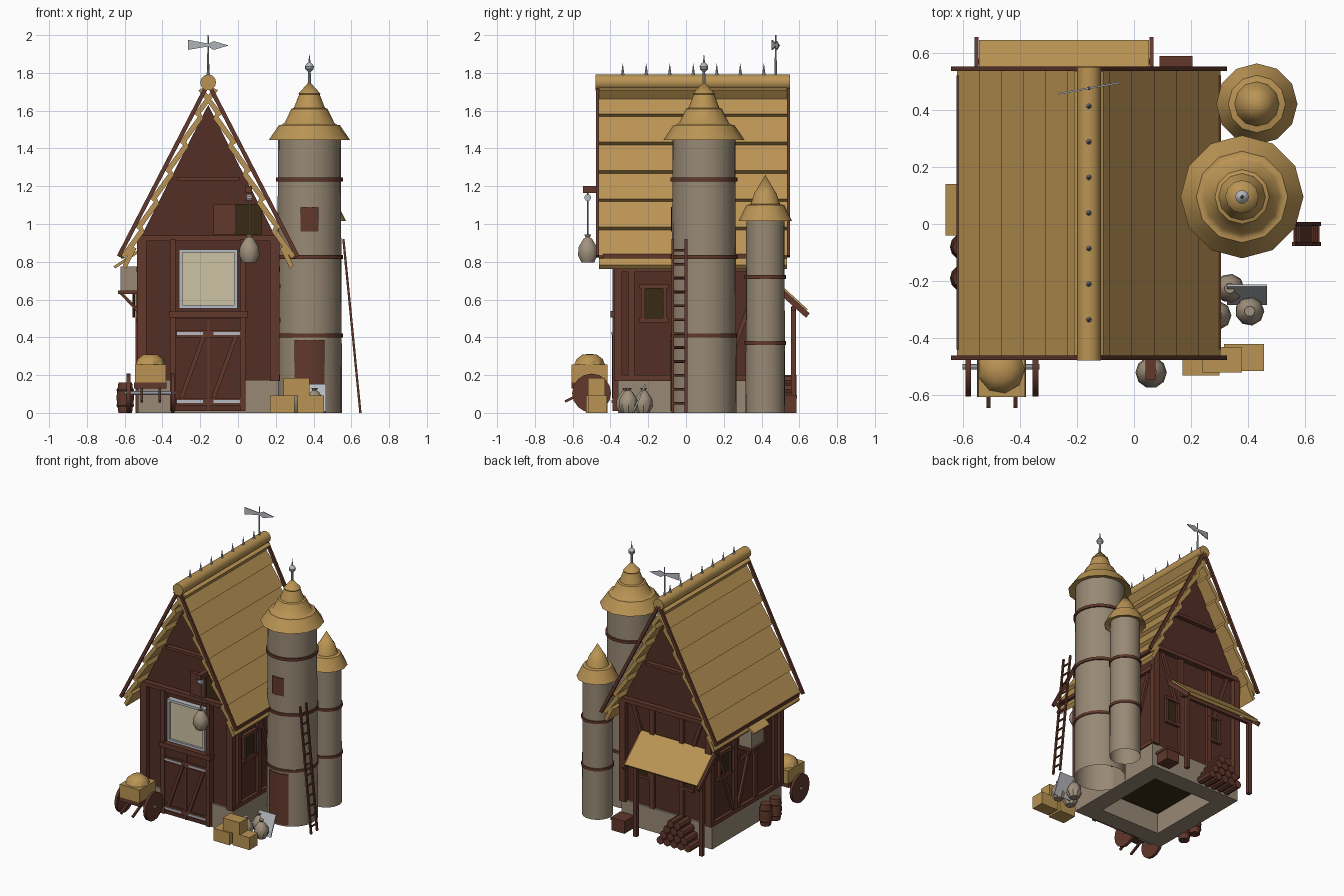
import bpy, bmesh, math
from mathutils import Vector, Matrix


def mat(name, r, g, b):
    m = bpy.data.materials.new(name)
    lin = lambda v: ((v / 255 + 0.055) / 1.055) ** 2.4
    m.diffuse_color = (lin(r), lin(g), lin(b), 1)
    return m


THATCH = mat("thatch", 186, 148, 84)
WALL = mat("dark_plank", 84, 46, 37)
BEAM = mat("timber", 98, 56, 43)
STONE = mat("stone", 152, 137, 117)
METAL = mat("metal", 182, 186, 192)
CREAM = mat("cream_pane", 204, 194, 164)
DARK = mat("dark_opening", 56, 42, 20)
SACK = mat("sackcloth", 160, 145, 125)
CX = -0.158  # centre line of the house


def finish(name, bm, m, smooth=False):
    bmesh.ops.recalc_face_normals(bm, faces=bm.faces)
    me = bpy.data.meshes.new(name)
    bm.to_mesh(me)
    bm.free()
    me.materials.append(m)
    ob = bpy.data.objects.new(name, me)
    bpy.context.collection.objects.link(ob)
    if smooth:
        bpy.context.view_layer.objects.active = ob
        ob.select_set(True)
        bpy.ops.object.shade_smooth_by_angle(angle=math.radians(35))
        ob.select_set(False)
    return ob


def box(name, x0, x1, y0, y1, z0, z1, m):
    bm = bmesh.new()
    M = Matrix.Translation(((x0 + x1) / 2, (y0 + y1) / 2, (z0 + z1) / 2)) @ Matrix.Diagonal((x1 - x0, y1 - y0, z1 - z0, 1))
    bmesh.ops.create_cube(bm, size=1, matrix=M)
    return finish(name, bm, m)


def beam(name, p, q, w, h, m=BEAM, sides=0):
    """Bar from p to q: rectangular, or round when sides is given."""
    p, q = Vector(p), Vector(q)
    d = q - p
    M = Matrix.Translation((p + q) / 2) @ d.to_track_quat('Z', 'Y').to_matrix().to_4x4()
    bm = bmesh.new()
    if sides:
        bmesh.ops.create_cone(bm, cap_ends=True, segments=sides, radius1=w, radius2=h, depth=d.length, matrix=M)
    else:
        bmesh.ops.create_cube(bm, size=1, matrix=M @ Matrix.Diagonal((w, h, d.length, 1)))
    return finish(name, bm, m, bool(sides))


def prism(name, pts, y0, y1, m):
    """Extrude an x-z outline along y."""
    bm = bmesh.new()
    f = bm.faces.new([bm.verts.new((x, y0, z)) for x, z in pts])
    g = bmesh.ops.extrude_face_region(bm, geom=[f])
    bmesh.ops.translate(bm, vec=(0, y1 - y0, 0), verts=[v for v in g['geom'] if isinstance(v, bmesh.types.BMVert)])
    return finish(name, bm, m)


def lathe(name, prof, cx, cy, m, n=12, a0=0.0, a1=math.tau):
    """Turn an (r, z) profile, fully or over an arc."""
    bm = bmesh.new()
    full = a1 - a0 > 6.28
    cols = []
    for i in range(n if full else n + 1):
        a = a0 + (a1 - a0) * i / n
        cols.append([bm.verts.new((cx + r * math.cos(a), cy + r * math.sin(a), z)) for r, z in prof])
    for i in range(n):
        A, B = cols[i], cols[(i + 1) % len(cols)]
        for j in range(len(prof) - 1):
            bm.faces.new((A[j], B[j], B[j + 1], A[j + 1]))
    bmesh.ops.remove_doubles(bm, verts=bm.verts, dist=1e-5)
    return finish(name, bm, m, True)


# Foundation walls and floor
X0, X1, Y0, Y1 = -0.53, 0.215, -0.36, 0.45
for x in (X0, X1 - 0.13):
    box("foundation_side", x, x + 0.13, Y0, Y1, 0, 0.175, STONE)
for y in (Y0, Y1 - 0.13):
    box("foundation_end", X0 + 0.13, X1 - 0.13, y, y + 0.13, 0, 0.175, STONE)
box("floor", X0 + 0.02, X1 - 0.02, Y0 + 0.02, Y1 - 0.02, 0.15, 0.17, DARK)

# House body with gables
prism("house_walls", [(X0 + 0.015, 0.17), (X1 - 0.015, 0.17), (X1 - 0.015, 0.93), (CX, 1.63), (X0 + 0.015, 0.93)],
      Y0 + 0.015, Y1 - 0.015, WALL)
for y in (Y0, Y1):
    for x in (X0 + 0.02, X1 - 0.02):
        box("corner_post", x - 0.025, x + 0.025, y - 0.02, y + 0.02, 0.17, 0.93, BEAM)
    box("gable_tie", X0 - 0.005, X1 + 0.005, y - 0.022, y + 0.022, 0.91, 0.94, BEAM)
    box("gable_collar", CX - 0.165, CX + 0.165, y - 0.02, y + 0.02, 1.23, 1.25, BEAM)
for x in (X0 + 0.012, X1 - 0.012):
    for z in (0.185, 0.76):
        box("side_rail", x - 0.02, x + 0.02, Y0, Y1, z - 0.015, z + 0.015, BEAM)
    for y in (-0.29, -0.06, 0.18):
        box("side_post", x - 0.018, x + 0.018, y - 0.018, y + 0.018, 0.17, 0.9, BEAM)
    beam("side_brace", (x, 0.2, 0.2), (x, 0.4, 0.74), 0.03, 0.025)
    beam("side_brace", (x, -0.05, 0.74), (x, 0.14, 0.2), 0.03, 0.025)

# Thatched roof: overlapping courses, edge boards, ridge roll
N, TOP, EAVE, HALF = 6, 1.735, 0.835, 0.465
for s in (-1, 1):
    nx, nz = 0.888, 0.459
    at = lambda t, off: (CX + s * (HALF * t + nx * off), TOP + (EAVE - TOP) * t + nz * off)
    for i in range(N):
        a, b = i / N, (i + 1) / N
        prism("thatch_course", [at(max(a - 0.02, 0), -0.032), at(b, -0.004), at(b + 0.005, -0.03), at(a, -0.058)],
              -0.46, 0.535, THATCH)
    prism("eave_hem", [at(0.93, -0.035), at(1.04, -0.035), at(1.05, -0.06), at(0.93, -0.06)], -0.46, 0.535, THATCH)
    for y in (-0.468, 0.543):
        p, q = at(0, 0.004), at(1.01, 0.004)
        beam("barge_board", (p[0], y, p[1]), (q[0], y, q[1]), 0.016, 0.022)
    p = at(1.0, -0.012)
    box("eave_board", p[0] - 0.008, p[0] + 0.008, -0.44, 0.52, p[1] - 0.012, p[1] + 0.012, BEAM)
beam("ridge_roll", (CX, -0.478, 1.75), (CX, 0.55, 1.75), 0.042, 0.042, THATCH, 12)
for i in range(7):
    y = -0.335 + i * 0.1245
    beam("ridge_spike", (CX, y, 1.785), (CX, y, 1.85), 0.01, 0.0005, METAL, 8)

# Weather vane
beam("vane_rod", (CX, 0.475, 1.78), (CX, 0.475, 2.0), 0.007, 0.003, METAL, 8)
for nm, pts in (("vane_tail", [(-0.108, 1.975), (-0.108, 1.922), (0.0, 1.94), (0.0, 1.955)]),
                ("vane_head", [(0.0, 1.953), (0.03, 1.968), (0.11, 1.945), (0.03, 1.922), (0.0, 1.94)])):
    v = prism(nm, pts, -0.003, 0.003, METAL)
    v.location = (CX, 0.475, 0)
    v.rotation_euler.z = 0.18

# Front: door, large window, loft hatch
box("door_leaf", -0.335, 0.02, -0.38, -0.34, 0.01, 0.5, WALL)
for x in (-0.345, 0.025):
    box("door_post", x - 0.015, x + 0.015, -0.39, -0.34, 0.01, 0.92, BEAM)
box("door_lintel", -0.365, 0.05, -0.4, -0.34, 0.505, 0.54, BEAM)
for z in (0.06, 0.42):
    box("door_rail", -0.325, 0.01, -0.39, -0.37, z - 0.02, z + 0.02, BEAM)
    for x in (-0.325, -0.13):
        box("door_hinge", x, x + 0.14, -0.395, -0.385, z - 0.007, z + 0.007, METAL)
for x in (-0.3, -0.13):
    beam("door_brace", (x, -0.385, 0.08), (x + 0.12, -0.385, 0.41), 0.014, 0.022)
box("door_seam", -0.162, -0.152, -0.386, -0.37, 0.01, 0.5, BEAM)
box("window_pane", -0.3, -0.015, -0.37, -0.345, 0.57, 0.855, CREAM)
for x in (-0.303, -0.012):
    box("window_stile", x - 0.009, x + 0.009, -0.385, -0.345, 0.555, 0.865, METAL)
for z in (0.562, 0.857):
    box("window_rail", -0.312, -0.003, -0.385, -0.345, z - 0.009, z + 0.009, METAL)
box("loft_opening", -0.01, 0.125, -0.353, -0.34, 0.945, 1.105, DARK)
box("loft_shutter", -0.13, -0.01, -0.37, -0.34, 0.945, 1.105, BEAM)

# Hoist with hanging sack
box("hoist_beam", 0.04, 0.075, -0.545, -0.34, 1.165, 1.2, BEAM)
beam("hoist_rope", (0.06, -0.52, 0.92), (0.06, -0.52, 1.17), 0.005, 0.005, SACK, 6)
beam("hoist_pulley", (0.045, -0.52, 1.14), (0.075, -0.52, 1.14), 0.018, 0.018, METAL, 10)
sack = [(0, 0), (0.035, 0), (0.055, 0.04), (0.05, 0.085), (0.025, 0.125), (0.012, 0.135), (0.02, 0.15), (0, 0.15)]
lathe("hanging_sack", [(r, z + 0.795) for r, z in sack], 0.06, -0.52, SACK, 10)


def side_window(x, y, z0=0.5, z1=0.66):
    box("side_pane", x - 0.006, x + 0.006, y - 0.05, y + 0.05, z0, z1, DARK)
    for o in (-0.058, 0.058):
        box("side_window_stile", x - 0.016, x + 0.016, y + o - 0.01, y + o + 0.01, z0 - 0.01, z1, BEAM)
    for z in (z0 - 0.01, z1 + 0.01):
        box("side_window_rail", x - 0.02, x + 0.02, y - 0.078, y + 0.078, z - 0.012, z + 0.012, BEAM)


side_window(X1 - 0.01, -0.17)
side_window(X0 + 0.01, 0.3)

# Left projecting bay with awning
box("bay_box", -0.622, -0.52, -0.025, 0.125, 0.645, 0.775, STONE)
box("bay_sill", -0.635, -0.52, -0.04, 0.14, 0.63, 0.647, BEAM)
beam("bay_awning", (-0.655, 0.05, 0.77), (-0.52, 0.05, 0.86), 0.18, 0.015, THATCH)
for y in (-0.015, 0.115):
    beam("bay_bracket", (-0.62, y, 0.635), (-0.53, y, 0.54), 0.016, 0.016)

# Back wall: windows, braces, lean-to
for x in (-0.32, 0.04):
    box("back_pane", x - 0.04, x + 0.04, Y1 - 0.02, Y1 - 0.008, 0.4, 0.56, DARK)
    for o in (-0.048, 0.048):
        box("back_stile", x + o - 0.01, x + o + 0.01, Y1 - 0.02, Y1 + 0.005, 0.39, 0.57, BEAM)
    for z in (0.39, 0.57):
        box("back_window_rail", x - 0.06, x + 0.06, Y1 - 0.02, Y1 + 0.008, z - 0.01, z + 0.01, BEAM)
for s in (-1, 1):
    beam("back_brace", (CX + s * 0.28, Y1 - 0.01, 0.91), (CX + s * 0.16, Y1 - 0.01, 0.55), 0.025, 0.025)
    box("back_post", CX + s * 0.12 - 0.018, CX + s * 0.12 + 0.018, Y1 - 0.02, Y1 + 0.006, 0.17, 0.92, BEAM)
    box("lean_to_post", CX - 0.1 + s * 0.27 - 0.014, CX - 0.1 + s * 0.27 + 0.014, 0.555, 0.583, 0, 0.56, BEAM)
    beam("lean_to_rafter", (-0.245 + s * 0.307, 0.44, 0.70), (-0.245 + s * 0.307, 0.645, 0.515), 0.014, 0.03)
beam("lean_to_roof", (-0.245, 0.44, 0.72), (-0.245, 0.637, 0.54), 0.595, 0.022, THATCH)
box("lean_to_plate", -0.55, 0.06, 0.558, 0.58, 0.54, 0.565, BEAM)
for row in range(4):
    for i in range(5 - row):
        x = -0.42 + i * 0.056 + row * 0.028
        beam("log", (x, 0.46, 0.028 + row * 0.048), (x, 0.585, 0.028 + row * 0.048), 0.028, 0.028, BEAM, 8)
box("wood_chest", 0.095, 0.2, 0.48, 0.585, 0, 0.075, BEAM)
box("chest_lid", 0.09, 0.205, 0.475, 0.588, 0.075, 0.095, BEAM)


# Round towers
def tower(x, y, r, h, bands, roof):
    lathe("tower_shell", [(r, 0), (r * 0.96, h)], x, y, STONE, 24)
    for z in bands:
        lathe("tower_band", [(r * 0.95, z - 0.01), (r + 0.005, z - 0.01), (r + 0.005, z + 0.01), (r * 0.95, z + 0.01)],
              x, y, BEAM, 24)
    lathe("tower_roof", [(r * 0.9, h)] + roof, x, y, THATCH, 12)


tower(0.378, 0.095, 0.173, 1.46, (0.41, 0.825, 1.235),
      [(0.215, 1.445), (0.16, 1.525), (0.148, 1.525), (0.132, 1.535), (0.095, 1.61), (0.082, 1.615), (0.055, 1.685),
       (0.058, 1.69), (0, 1.755)])
tower(0.43, 0.42, 0.105, 1.03, (0.37, 0.72),
      [(0.142, 1.015), (0.1, 1.1), (0.078, 1.105), (0.056, 1.17), (0.05, 1.175), (0, 1.26)])
D = -math.pi / 2
lathe("tower_door", [(0.178, 0.01), (0.178, 0.385), (0.16, 0.385)], 0.378, 0.095, BEAM, 6, D - 0.46, D + 0.46)
lathe("tower_shutter", [(0.16, 0.96), (0.175, 0.96), (0.175, 1.09), (0.16, 1.09)], 0.378, 0.095, BEAM, 4, D - 0.28, D + 0.28)
lathe("tower_finial", [(0.009, 1.74), (0.007, 1.805), (0.022, 1.82), (0.024, 1.835), (0.014, 1.85), (0.006, 1.855), (0, 1.905)],
      0.378, 0.095, METAL, 10)

# Ladder
for y in (-0.07, 0.0):
    beam("ladder_rail", (0.648, y, 0), (0.558, y, 0.92), 0.014, 0.012)
for i in range(12):
    t = (i + 0.7) / 12.5
    beam("ladder_rung", (0.648 - 0.09 * t, -0.07, 0.92 * t), (0.648 - 0.09 * t, 0, 0.92 * t), 0.007, 0.007, BEAM, 6)

# Sacks, slab, crates, barrels
for x, y in ((0.405, -0.305), (0.335, -0.225), (0.29, -0.32)):
    lathe("ground_sack", [(r * 0.93, z * 0.88) for r, z in sack], x, y, SACK, 9)
beam("leaning_slab", (0.395, -0.28, 0.005), (0.395, -0.215, 0.15), 0.14, 0.008, METAL)
for x0, x1, y0, y1, z0 in ((0.17, 0.3, -0.53, -0.415, 0), (0.315, 0.455, -0.515, -0.42, 0), (0.24, 0.378, -0.52, -0.43, 0.092)):
    box("crate", x0, x1, y0, y1, z0, z0 + 0.092, THATCH)
for y in (-0.19, -0.08):
    lathe("barrel", [(0, 0), (0.036, 0), (0.047, 0.08), (0.036, 0.16), (0, 0.155)], -0.597, y, BEAM, 12)
    for z in (0.04, 0.12):
        lathe("barrel_hoop", [(0.043, z - 0.008), (0.047, z), (0.043, z + 0.008)], -0.597, y, WALL, 12)

# Hay cart
box("cart_bed", -0.55, -0.378, -0.605, -0.415, 0.13, 0.16, BEAM)
box("cart_box", -0.545, -0.382, -0.605, -0.415, 0.155, 0.255, THATCH)
lathe("hay_heap", [(0.085, 0.25), (0.07, 0.285), (0.04, 0.308), (0, 0.313)], -0.465, -0.51, THATCH, 9)
beam("cart_axle", (-0.6, -0.5, 0.105), (-0.33, -0.5, 0.105), 0.01, 0.01, METAL, 8)
for x in (-0.58, -0.345):
    beam("cart_wheel", (x - 0.01, -0.5, 0.105), (x + 0.01, -0.5, 0.105), 0.103, 0.103, BEAM, 16)
for x in (-0.51, -0.415):
    beam("cart_handle", (x, -0.45, 0.155), (x, -0.64, 0.06), 0.014, 0.014)
